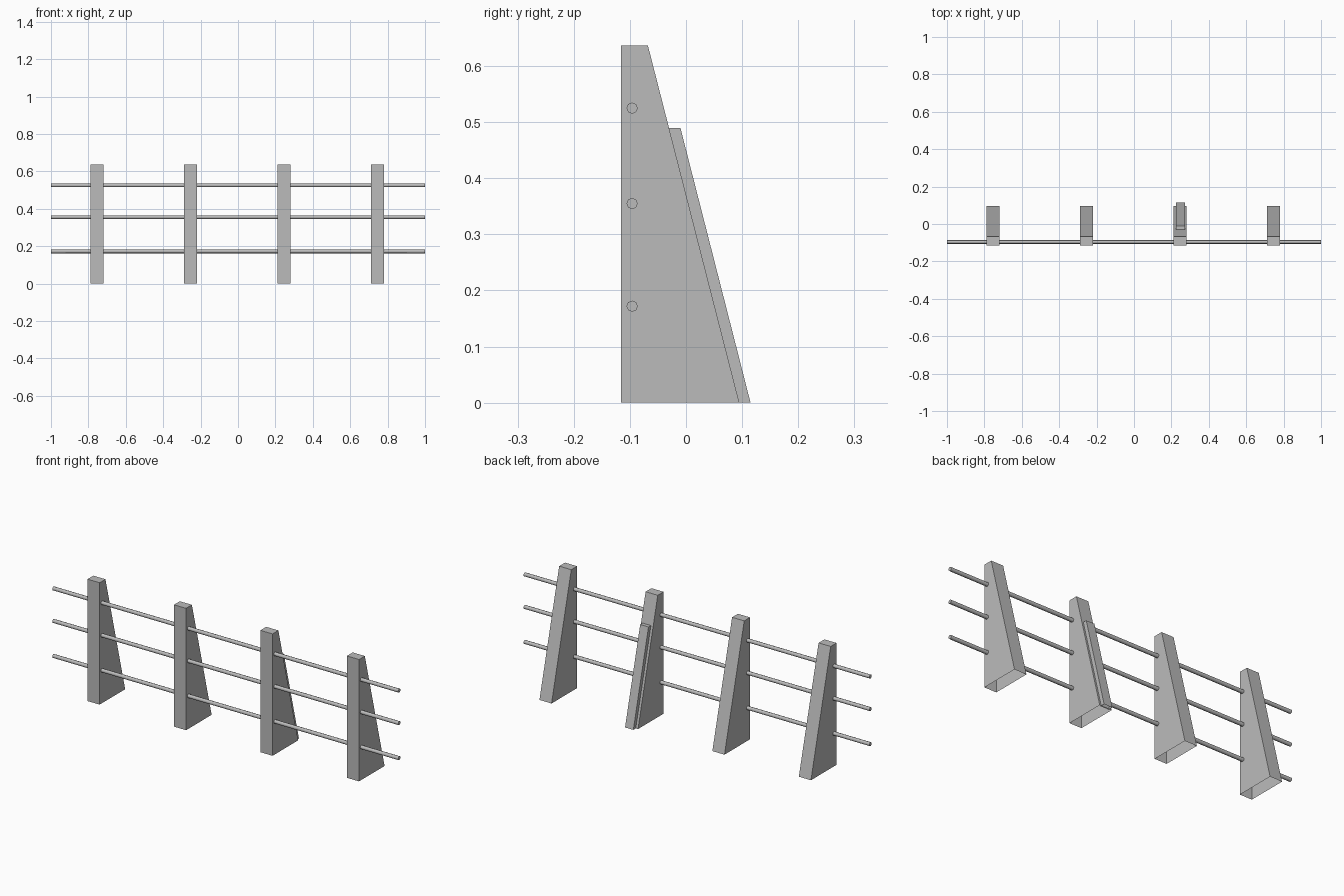
import bpy
import bmesh
import math

cube = bpy.data.objects.get("Cube")
if cube:
    bpy.data.objects.remove(cube, do_unlink=True)

grey = bpy.data.materials.new("concrete_grey")
grey.use_nodes = True
colour = (0.5, 0.5, 0.5, 1)
grey.diffuse_color = colour
grey.node_tree.nodes["Principled BSDF"].inputs["Base Color"].default_value = colour


def wedge(name, x, width, profile):
    """Extrude a (y, z) profile along x, leaving the underside open."""
    bm = bmesh.new()
    sides = [[bm.verts.new((x + s * width / 2, y, z)) for y, z in profile]
             for s in (-1, 1)]
    for side in sides:
        bm.faces.new(side)
    n = len(profile)
    underside = None
    for i in range(n):
        j = (i + 1) % n
        face = bm.faces.new((sides[0][i], sides[0][j], sides[1][j], sides[1][i]))
        if profile[i][1] == 0 and profile[j][1] == 0:
            underside = face
    bmesh.ops.recalc_face_normals(bm, faces=bm.faces)
    bmesh.ops.delete(bm, geom=[underside], context='FACES_ONLY')
    mesh = bpy.data.meshes.new(name)
    bm.to_mesh(mesh)
    bm.free()
    mesh.materials.append(grey)
    bpy.context.collection.objects.link(bpy.data.objects.new(name, mesh))


# Tapered posts with an upright front and a sloping back
post_profile = [(-0.116, 0), (0.095, 0), (-0.068, 0.637), (-0.116, 0.637)]
for i in range(4):
    wedge(f"post_{i + 1}", -0.754 + 0.5 * i, 0.07, post_profile)

# Slanted brace lying on the back of one post
wedge("back_brace", 0.248, 0.048,
      [(0.09, 0), (0.115, 0), (-0.01, 0.49), (-0.035, 0.49)])

# Thin round rails running through the posts
for name, z in (("lower", 0.172), ("middle", 0.355), ("upper", 0.525)):
    bpy.ops.mesh.primitive_cylinder_add(
        vertices=8, radius=0.01, depth=2, location=(0, -0.096, z),
        rotation=(0, math.pi / 2, 0))
    rail = bpy.context.object
    rail.name = f"{name}_rail"
    rail.data.materials.append(grey)
    bpy.ops.object.shade_smooth_by_angle(angle=math.radians(50))
